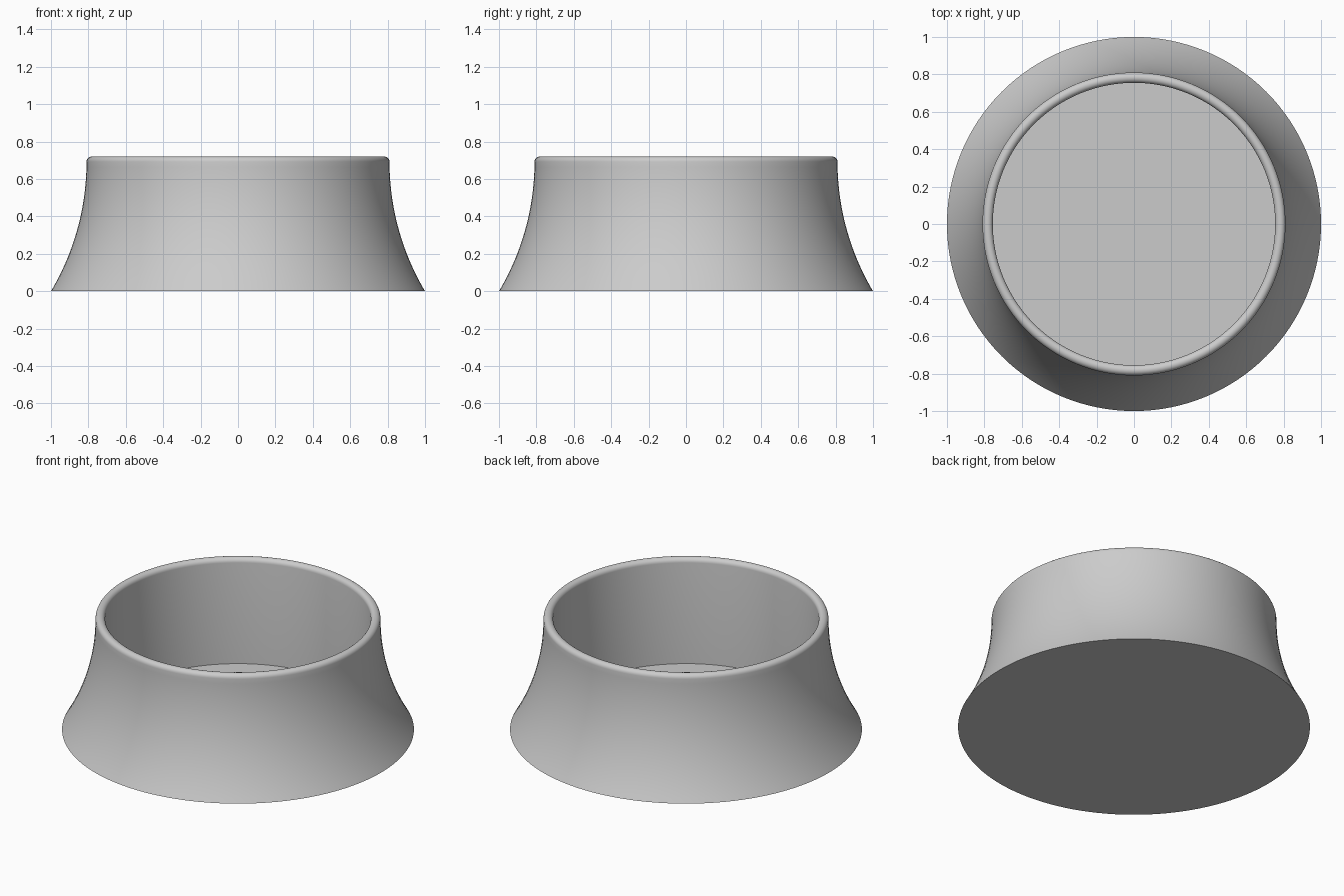
import bpy
import bmesh
from math import pi, sin, cos, sqrt, radians

cube = bpy.data.objects.get("Cube")
if cube:
    bpy.data.objects.remove(cube, do_unlink=True)

SEGMENTS = 128
BASE_R = 1.0
RIM_R = 0.7825      # middle of the rounded lip
LIP = 0.0275        # lip radius, half the wall thickness
LIP_Z = 0.6925
FLOOR_Z = 0.06

grey = bpy.data.materials.new("plain grey")
grey.use_nodes = True
colour = (0.6, 0.6, 0.6, 1)
grey.diffuse_color = colour
grey.node_tree.nodes["Principled BSDF"].inputs["Base Color"].default_value = colour

# Flared outer wall: an arc that becomes vertical under the lip
neck = RIM_R + LIP
flare = BASE_R - neck
arc_r = (LIP_Z ** 2 + flare ** 2) / (2 * flare)
profile = [(0, 0)]
for i in range(24):
    z = LIP_Z * i / 24
    profile.append((neck + arc_r - sqrt(arc_r ** 2 - (LIP_Z - z) ** 2), z))

# Half-round lip, then straight inner wall and flat floor
for i in range(13):
    a = pi * i / 12
    profile.append((RIM_R + LIP * cos(a), LIP_Z + LIP * sin(a)))
profile += [(RIM_R - LIP, FLOOR_Z), (0, FLOOR_Z)]

# Revolve the profile about the vertical axis
bm = bmesh.new()
verts = [bm.verts.new((r, 0, z)) for r, z in profile]
edges = [bm.edges.new(pair) for pair in zip(verts, verts[1:])]
bmesh.ops.spin(bm, geom=verts + edges, cent=(0, 0, 0), axis=(0, 0, 1),
               angle=2 * pi, steps=SEGMENTS)
bmesh.ops.remove_doubles(bm, verts=bm.verts, dist=0.0001)
bmesh.ops.recalc_face_normals(bm, faces=bm.faces)
mesh = bpy.data.meshes.new("flared_bowl")
bm.to_mesh(mesh)
bm.free()

bowl = bpy.data.objects.new("flared_bowl", mesh)
bpy.context.collection.objects.link(bowl)
mesh.materials.append(grey)
bpy.ops.object.select_all(action="DESELECT")
bowl.select_set(True)
bpy.context.view_layer.objects.active = bowl
bpy.ops.object.shade_smooth_by_angle(angle=radians(35))
